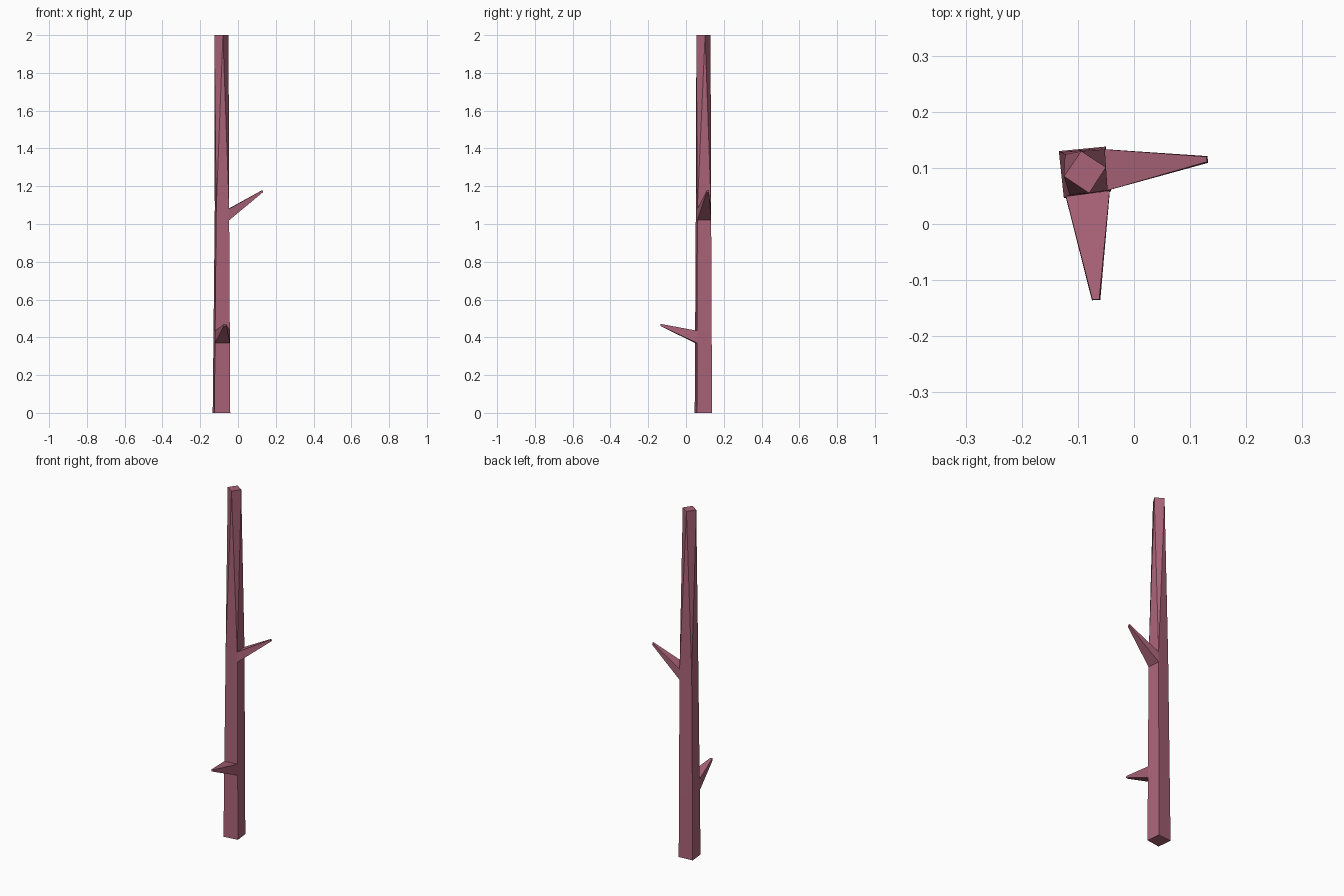
import bpy, bmesh

if "Cube" in bpy.data.objects:
    bpy.data.objects.remove(bpy.data.objects["Cube"])

mat = bpy.data.materials.new("dusty_rose_bark")
mat.diffuse_color = (0.402, 0.125, 0.188, 1)
mat.use_nodes = True
mat.node_tree.nodes["Principled BSDF"].inputs["Base Color"].default_value = mat.diffuse_color

# Square trunk sections, corners anticlockwise from front left
base = [(-0.125, 0.046), (-0.041, 0.058), (-0.05, 0.138), (-0.134, 0.13)]
fork = [(-0.115, 0.052), (-0.047, 0.06), (-0.052, 0.133), (-0.123, 0.124)]
top = [(-0.08, 0.055), (-0.05, 0.101), (-0.094, 0.13), (-0.125, 0.085)]

bm = bmesh.new()


def ring(pts, z):
    return [bm.verts.new((x, y, z)) for x, y in pts]


def section(z):
    t = z / 1.08
    return [(a[0] + (b[0] - a[0]) * t, a[1] + (b[1] - a[1]) * t)
            for a, b in zip(base, fork)]


def loft(a, b, skip=None):
    for i in range(4):
        j = (i + 1) % 4
        if i != skip:
            bm.faces.new((a[i], a[j], b[j], b[i]))


def branch(a, b, side, tip):
    # Tapered four-sided stub growing out of the gap left in the trunk
    j = (side + 1) % 4
    end = [bm.verts.new(p) for p in tip]
    loft([a[side], a[j], b[j], b[side]], end)
    bm.faces.new(end)


# Lower trunk, with gaps where the branches grow
heights = [0, 0.37, 0.435, 1.02, 1.08]
rings = [ring(section(z), z) for z in heights]
loft(rings[0], rings[1])
loft(rings[1], rings[2], 0)
loft(rings[2], rings[3])
loft(rings[3], rings[4], 1)
bm.faces.new(rings[0][::-1])

# Front and right branches
branch(rings[1], rings[2], 0, [(-0.075, -0.136, 0.46), (-0.06, -0.135, 0.46),
                               (-0.062, -0.134, 0.471), (-0.074, -0.135, 0.471)])
branch(rings[3], rings[4], 1, [(0.132, 0.109, 1.168), (0.131, 0.121, 1.168),
                               (0.129, 0.12, 1.18), (0.13, 0.111, 1.18)])

# Twisted upper trunk
a, b = rings[4], ring(top, 2)
for i in range(4):
    j = (i + 1) % 4
    bm.faces.new((a[i], a[j], b[i]))
    bm.faces.new((a[j], b[j], b[i]))
bm.faces.new(b)

bmesh.ops.recalc_face_normals(bm, faces=bm.faces[:])
mesh = bpy.data.meshes.new("branching_trunk")
bm.to_mesh(mesh)
bm.free()
mesh.materials.append(mat)
obj = bpy.data.objects.new("branching_trunk", mesh)
bpy.context.collection.objects.link(obj)
